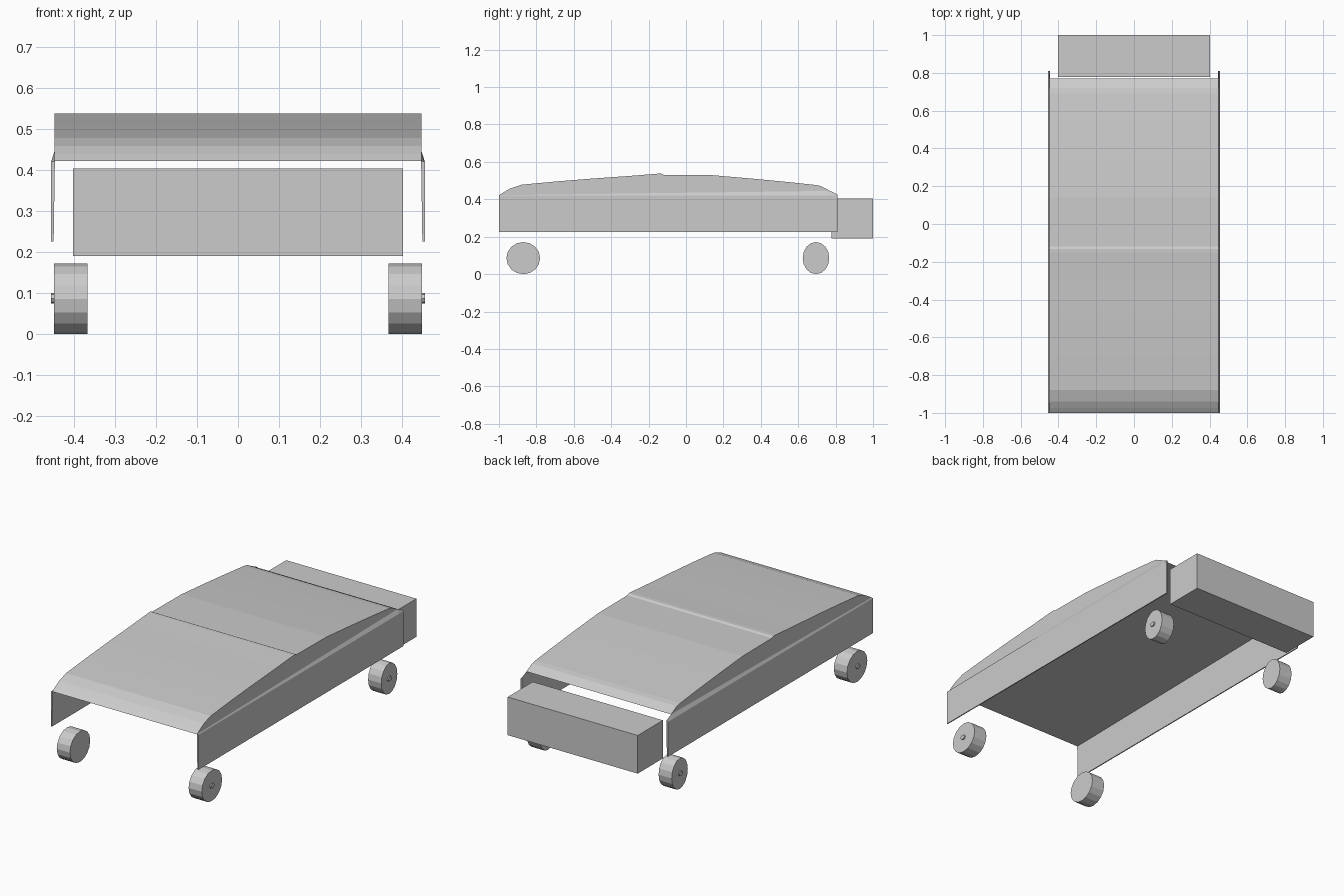
import bpy, bmesh
from math import cos, sin, pi

if "Cube" in bpy.data.objects:
    bpy.data.objects.remove(bpy.data.objects["Cube"])


def loft(name, sections):
    """Closed solid through a list of matching cross-section loops."""
    bm = bmesh.new()
    loops = [[bm.verts.new(p) for p in s] for s in sections]
    n = len(loops[0])
    for a, b in zip(loops, loops[1:]):
        for i in range(n):
            j = (i + 1) % n
            bm.faces.new((a[i], a[j], b[j], b[i]))
    bm.faces.new(loops[0])
    bm.faces.new(loops[-1])
    bmesh.ops.recalc_face_normals(bm, faces=bm.faces)
    mesh = bpy.data.meshes.new(name)
    bm.to_mesh(mesh)
    bm.free()
    ob = bpy.data.objects.new(name, mesh)
    bpy.context.collection.objects.link(ob)
    return ob


def disc(name, x0, x1, y, z, ry, rz, sides):
    """Short cylinder lying along x."""
    angles = [2 * pi * i / sides for i in range(sides)]
    return loft(name, [[(x, y + ry * cos(a), z + rz * sin(a)) for a in angles]
                       for x in (x0, x1)])


# Arched roof: side profile (y, z) with a small step across the middle
roof = [(-1, .421), (-.975, .438), (-.94, .458), (-.88, .478), (-.70, .495),
        (-.50, .511), (-.30, .525), (-.15, .537), (-.132, .537), (-.12, .531),
        (.14, .529), (.35, .511), (.55, .492), (.69, .477), (.72, .471),
        (.77, .445)]
loft("roof", [[(x, y, z) for y, z in roof] for x in (-.447, .447)])

# Rear box
loft("rear_box", [[(x, y, z) for y, z in
                   ((.778, .19), (1, .19), (1, .403), (.778, .403))]
                  for x in (-.402, .402)])

for side, s in (("left", -1), ("right", 1)):
    # Thin side panel with a lip leaning in to the roof
    stations = ((-1, .422), (.77, .445), (.81, .426))
    loft(side + "_side_panel",
         [[(s * x, y, z) for x, z in
           ((.449, .225), (.455, .225), (.455, .42), (.447, top), (.446, .42))]
          for y, top in stations])
    # Wheels with outer hub caps
    for end, y, r in (("front", -.87, .09), ("rear", .695, .071)):
        disc(f"{end}_{side}_wheel", s * .367, s * .448, y, .0857, r, .0857, 16)
        disc(f"{end}_{side}_hub", s * .448, s * .455, y - .003, .087, .017, .013, 8)
